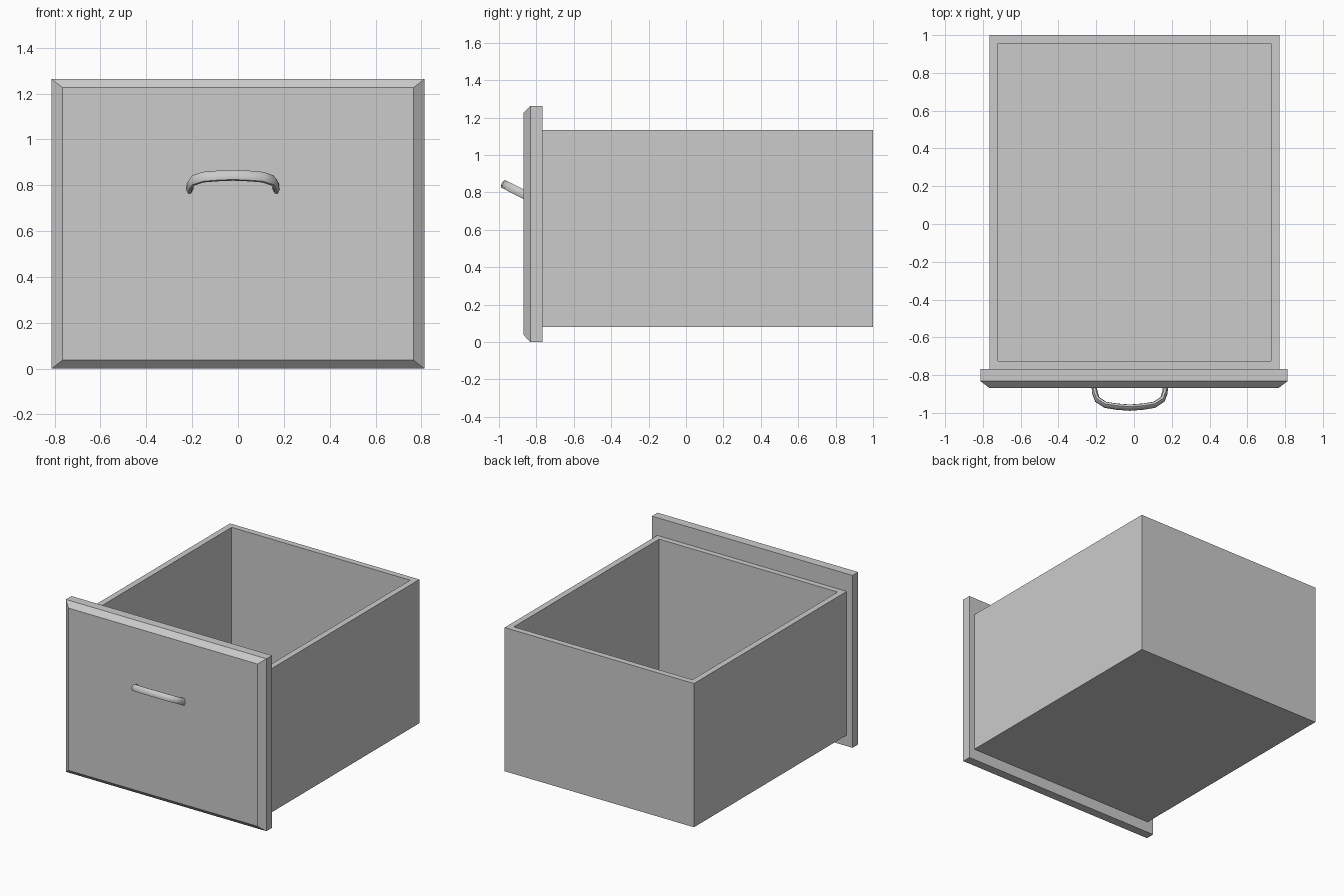
import bpy, bmesh, math
from mathutils import Vector, Matrix

if "Cube" in bpy.data.objects:
    bpy.data.objects.remove(bpy.data.objects["Cube"], do_unlink=True)

grey = bpy.data.materials.new("plain_grey")
grey.use_nodes = True
COLOUR = (0.6, 0.6, 0.6, 1)
grey.diffuse_color = COLOUR
grey.node_tree.nodes["Principled BSDF"].inputs["Base Color"].default_value = COLOUR


def block(bm, low, high):
    low, high = Vector(low), Vector(high)
    place = Matrix.Translation((low + high) / 2) @ Matrix.Diagonal((*(high - low), 1))
    bmesh.ops.create_cube(bm, size=1, matrix=place)


def face_towards(bm, direction):
    bm.normal_update()
    return max(bm.faces, key=lambda f: f.normal.dot(Vector(direction)))


def finish(bm, name):
    bmesh.ops.recalc_face_normals(bm, faces=bm.faces[:])
    mesh = bpy.data.meshes.new(name)
    bm.to_mesh(mesh)
    bm.free()
    obj = bpy.data.objects.new(name, mesh)
    bpy.context.collection.objects.link(obj)
    mesh.materials.append(grey)
    return obj


# Open drawer box: inset the top, then push it down to the floor
WALL = 0.062
bm = bmesh.new()
block(bm, (-0.765, -0.77, 0.08), (0.77, 1.0, 1.133))
top = face_towards(bm, (0, 0, 1))
bmesh.ops.inset_region(bm, faces=[top], thickness=WALL)
well = bmesh.ops.extrude_discrete_faces(bm, faces=[top])["faces"][0]
for v in well.verts:
    v.co.z = 0.08 + WALL
finish(bm, "drawer_box")

# Front panel with a chamfered rim
bm = bmesh.new()
block(bm, (-0.813, -0.832, 0), (0.813, -0.767, 1.263))
front = face_towards(bm, (0, -1, 0))
raised = bmesh.ops.extrude_discrete_faces(bm, faces=[front])["faces"][0]
for v in raised.verts:
    v.co.x -= math.copysign(0.047, v.co.x)
    v.co.z += 0.037 if v.co.z < 0.5 else -0.037
    v.co.y = -0.868
finish(bm, "front_panel")

# Handle: oval section swept along a bowed path, tilted upwards
half = [(0.19, -0.02), (0.185, 0.03), (0.173, 0.068), (0.13, 0.1), (0.07, 0.111)]
path = [Vector((-x, -d, 0)) for x, d in half] + [Vector((0, -0.117, 0))]
path += [Vector((x, -d, 0)) for x, d in reversed(half)]
SIDES = 8
bm = bmesh.new()
rings = []
for i, p in enumerate(path):
    along = (path[min(i + 1, len(path) - 1)] - path[max(i - 1, 0)]).normalized()
    across = along.cross(Vector((0, 0, 1)))
    ring = []
    for k in range(SIDES):
        a = math.tau * (k + 0.5) / SIDES
        ring.append(bm.verts.new(p + across * 0.015 * math.cos(a)
                                 + Vector((0, 0, 0.025 * math.sin(a)))))
    rings.append(ring)
for r, s in zip(rings, rings[1:]):
    for k in range(SIDES):
        n = (k + 1) % SIDES
        bm.faces.new((r[k], r[n], s[n], s[k]))
for end in (rings[0], rings[-1]):
    bm.faces.new(end)
tilt = Matrix.Translation((-0.022, -0.868, 0.79)) @ Matrix.Rotation(math.radians(-27), 4, "X")
bmesh.ops.transform(bm, matrix=tilt, verts=bm.verts[:])
handle = finish(bm, "handle")
bpy.ops.object.select_all(action="DESELECT")
handle.select_set(True)
bpy.context.view_layer.objects.active = handle
bpy.ops.object.shade_smooth_by_angle(angle=math.radians(50))
